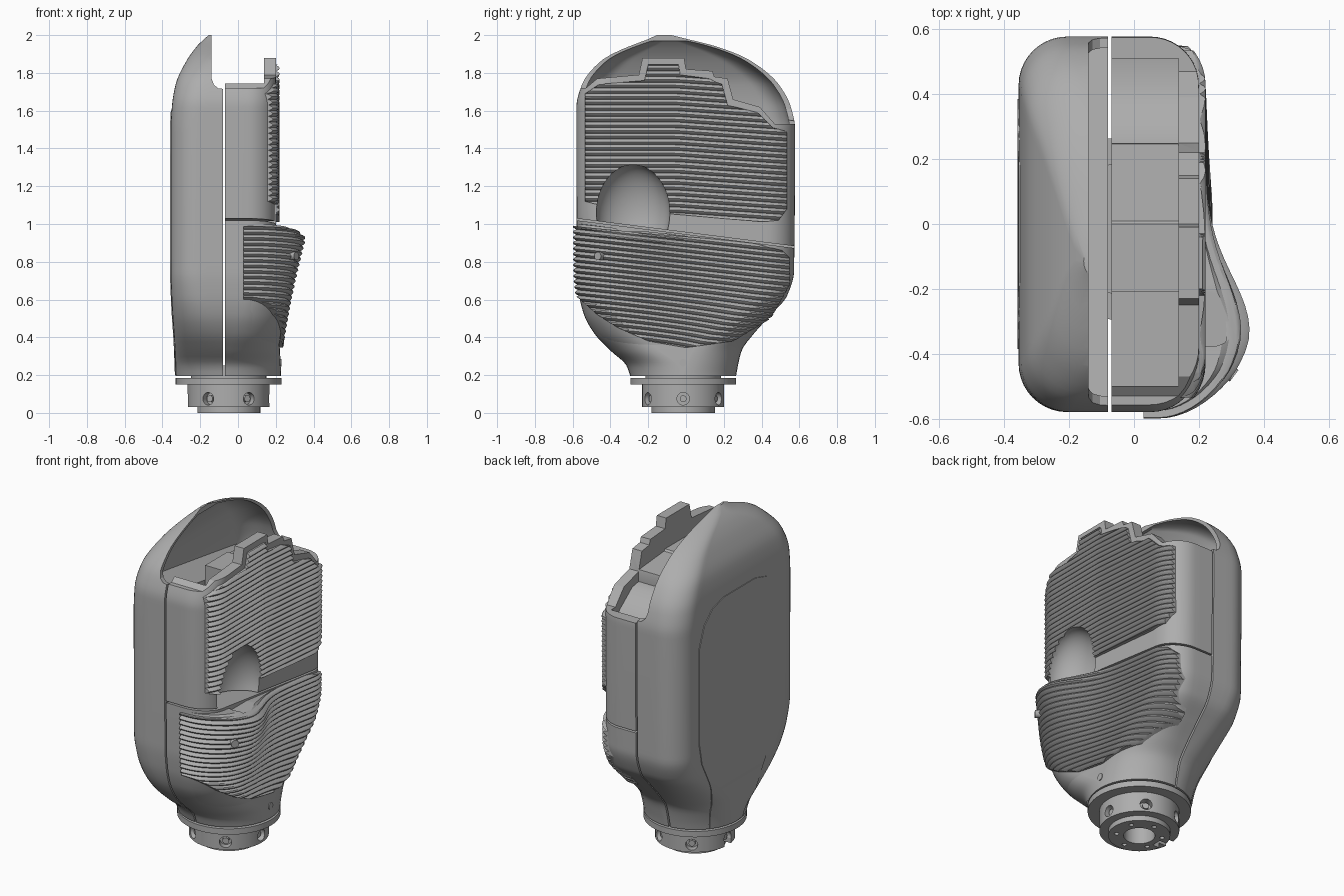
import bpy, bmesh, math
from mathutils import Vector

cube = bpy.data.objects.get("Cube")
if cube:
    bpy.data.objects.remove(cube)

grey = bpy.data.materials.new("plain grey")
grey.use_nodes = True
grey.diffuse_color = (0.42, 0.42, 0.42, 1)
grey.node_tree.nodes["Principled BSDF"].inputs["Base Color"].default_value = (0.42, 0.42, 0.42, 1)

# Body sections: z, y min, y max, x min, x max, corner radius
SECTIONS = [
    (.195, -.295, .265, -.33, .228, .28), (.25, -.315, .275, -.332, .226, .27),
    (.33, -.40, .295, -.335, .222, .25), (.42, -.485, .36, -.34, .215, .22),
    (.52, -.54, .45, -.347, .208, .19), (.62, -.565, .535, -.352, .203, .165),
    (.75, -.577, .572, -.356, .2, .15), (1.5, -.58, .578, -.356, .2, .15),
    (1.62, -.58, .555, -.35, .2, .15), (1.74, -.55, .49, -.33, .2, .15),
    (1.86, -.455, .35, -.275, .2, .15), (1.95, -.30, .15, -.21, .2, .15),
    (2.0, -.17, -.06, -.155, .2, .08)]


def section(z):
    """Smoothly interpolated section values at a height."""
    z = min(max(z, SECTIONS[0][0]), SECTIONS[-1][0])
    i = max(k for k in range(len(SECTIONS) - 1) if SECTIONS[k][0] <= z)
    a, b = SECTIONS[i], SECTIONS[i + 1]
    p, q = SECTIONS[max(i - 1, 0)], SECTIONS[min(i + 2, len(SECTIONS) - 1)]
    h = b[0] - a[0]
    t = (z - a[0]) / h
    out = []
    for k in range(1, 6):
        d = (b[k] - a[k]) / h
        da = (a[k] - p[k]) / (a[0] - p[0]) if p is not a else d
        db = (q[k] - b[k]) / (q[0] - b[0]) if q is not b else d
        ma = 0 if da * d <= 0 else 2 * da * d / (da + d)
        mb = 0 if db * d <= 0 else 2 * db * d / (db + d)
        s = t * t * (3 - 2 * t)
        out.append(a[k] + (b[k] - a[k]) * s + h * (t * (1 - t) ** 2 * ma - t * t * (1 - t) * mb))
    return out


ARC, LONG, SHORT = 10, 24, 6


def ring(z):
    """Rounded rectangle: list of (point, outward normal), from the front palm corner."""
    y0, y1, x0, x1, r = section(z)
    r = min(r, (y1 - y0) / 2 - .002, (x1 - x0) / 2 - .002)
    corners = [(x1 - r, y0 + r), (x1 - r, y1 - r), (x0 + r, y1 - r), (x0 + r, y0 + r)]
    pts = []
    for k, (cx, cy) in enumerate(corners):
        for j in range(ARC + 1):
            a = math.radians(90) * (k - 1 + j / ARC)
            n = Vector((math.cos(a), math.sin(a), 0))
            pts.append((Vector((cx, cy, z)) + n * r, n))
        nx, ny = corners[(k + 1) % 4]
        steps = (LONG, SHORT)[k % 2]
        for j in range(1, steps):
            pts.append((Vector((cx, cy, z)).lerp((nx, ny, z), j / steps) + n * r, n))
    return pts


def make(name, verts, faces):
    mesh = bpy.data.meshes.new(name)
    mesh.from_pydata(verts, [], faces)
    bm = bmesh.new()
    bm.from_mesh(mesh)
    bmesh.ops.recalc_face_normals(bm, faces=bm.faces)
    bm.to_mesh(mesh)
    bm.free()
    mesh.materials.append(grey)
    ob = bpy.data.objects.new(name, mesh)
    bpy.context.collection.objects.link(ob)
    return ob


def loft(name, z0, z1, inset=0.0, rows=70):
    rings = [[p - n * inset for p, n in ring(z0 + (z1 - z0) * i / rows)] for i in range(rows + 1)]
    m = len(rings[0])
    faces = [(i * m + j, i * m + (j + 1) % m, (i + 1) * m + (j + 1) % m, (i + 1) * m + j)
             for i in range(rows) for j in range(m)]
    faces += [tuple(range(m)), tuple(rows * m + j for j in range(m))]
    return make(name, [v for r in rings for v in r], faces)


def skin(name, z0, z1, cols, rows, offset, depth, bulge=lambda y, z: 0, shift=lambda y: 0):
    """Closed sheet that follows the body surface; offset depends on the row."""
    w, verts = len(cols), []
    for inner in (False, True):
        for i in range(rows + 1):
            z = z0 + (z1 - z0) * i / rows
            base = ring(z)
            for c in cols:
                p, n = ring(z + shift(base[c][0].y))[c] if shift(0) else base[c]
                q = p + n * (-depth if inner else offset(i))
                q.x += 0 if inner and depth > .05 else bulge(p.y, z)
                verts.append(q)
    k = w * (rows + 1)
    faces = []
    for o in (0, k):
        faces += [(o + i * w + j, o + i * w + j + 1, o + (i + 1) * w + j + 1, o + (i + 1) * w + j)
                  for i in range(rows) for j in range(w - 1)]
    border = list(range(w)) + [i * w + w - 1 for i in range(1, rows + 1)]
    border += [rows * w + j for j in range(w - 2, -1, -1)] + [i * w for i in range(rows - 1, 0, -1)]
    for a, b in zip(border, border[1:] + border[:1]):
        faces.append((a, b, b + k, a + k))
    return make(name, verts, faces)


def prism(name, outline, a, b, axis="x", slope=0.0):
    """Outline extruded along x (y,z points) or along y (x,z points, sheared in z)."""
    n = len(outline)
    if axis == "x":
        verts = [(x, u, v) for x in (a, b) for u, v in outline]
    else:
        verts = [(u, y, v + slope * (y - a)) for y in (a, b) for u, v in outline]
    faces = [tuple(range(n)), tuple(range(n, 2 * n))]
    faces += [(i, (i + 1) % n, (i + 1) % n + n, i + n) for i in range(n)]
    return make(name, verts, faces)


def cylinder(name, r, depth, centre, direction=(0, 0, 1), segments=48):
    bm = bmesh.new()
    bmesh.ops.create_cone(bm, cap_ends=True, segments=segments, radius1=r, radius2=r, depth=depth)
    rot = Vector((0, 0, 1)).rotation_difference(Vector(direction))
    for v in bm.verts:
        v.co = rot @ v.co + Vector(centre)
    ob = make(name, [], [])
    bm.to_mesh(ob.data)
    bm.free()
    return ob


def slice_off(ob, co, no):
    """Remove everything on the normal side of a plane and cap the cut."""
    bm = bmesh.new()
    bm.from_mesh(ob.data)
    res = bmesh.ops.bisect_plane(bm, geom=bm.verts[:] + bm.edges[:] + bm.faces[:], dist=1e-5,
                                 plane_co=co, plane_no=no, clear_outer=True)
    bmesh.ops.holes_fill(bm, edges=[e for e in res["geom_cut"] if isinstance(e, bmesh.types.BMEdge)], sides=0)
    bmesh.ops.recalc_face_normals(bm, faces=bm.faces)
    bm.to_mesh(ob.data)
    bm.free()


def combine(ob, cutter, op="DIFFERENCE", keep=False):
    mod = ob.modifiers.new("cut", "BOOLEAN")
    mod.operation, mod.solver, mod.object = op, "EXACT", cutter
    bpy.context.view_layer.objects.active = ob
    bpy.ops.object.modifier_apply(modifier=mod.name)
    if not keep:
        bpy.data.objects.remove(cutter)


# Back shell: hollow hood with an open, filleted rim
back = loft("back_shell", .195, 2.0)
slice_off(back, (-.08, 0, 0), (1, 0, 0))
rim = [(-.14, 2.3), (-.14, 1.78), (-.128, 1.745), (-.105, 1.725), (-.07, 1.72), (.1, 1.72), (.1, 2.3)]
combine(back, prism("rim_cutter", rim, -.6, .6, "y", -.15))
hollow = loft("hollow_cutter", 1.4, 1.97, .03, 30)
slice_off(hollow, (0, -.57, 1.66), (0, -.15, -1))
combine(back, hollow)

# Back cover plate
plate = skin("back_cover", .2, 1.65, range(2 * ARC + LONG + SHORT, 3 * ARC + 2 * LONG + SHORT + 2), 40,
             lambda i: .004, .01)
side = [(.16, .19), (.19, .35), (.27, .52), (.36, .68), (.385, .8), (.385, 1.38), (.34, 1.5), (.26, 1.57), (.15, 1.6)]
combine(plate, prism("cover_cutter", side + [(-y, z) for y, z in reversed(side)], -.5, -.1), "INTERSECT")

# Palm shells, split by a slanted seam
seam = Vector((0, .127, 1))
lower = loft("lower_palm_shell", .195, 1.2)
upper = loft("upper_palm_shell", .8, 1.95)
for ob in (lower, upper):
    slice_off(ob, (-.07, 0, 0), (-1, 0, 0))
slice_off(lower, (0, -.57, 1.018), seam)
slice_off(upper, (0, -.57, 1.028), -seam)

# Stepped palm wall and the stepped pocket behind it
wall = [(-.7, 1.72), (-.53, 1.72), (-.47, 1.77), (-.25, 1.79), (-.23, 1.88), (-.01, 1.88), (.0, 1.82),
        (.14, 1.81), (.15, 1.78), (.22, 1.77), (.25, 1.66), (.39, 1.62), (.47, 1.53), (.7, 1.53)]
combine(upper, prism("wall_cutter", wall + [(.7, 2.3), (-.7, 2.3)], -.3, .5))
pocket = [(-.5, 1.58), (-.21, 1.58), (-.21, 1.7), (0, 1.7), (.01, 1.69), (.25, 1.67), (.25, 1.6),
          (.31, 1.59), (.43, 1.5), (.51, 1.35), (.51, 2.3), (-.5, 2.3)]
combine(upper, prism("pocket_cutter", pocket, -.2, .138))

# Ribbed upper pad
ribs = (.003, .016, .021, .016)
rib = lambda i: ribs[i % 4]
palm_cols = range(0, 2 * ARC + LONG + 1)
pad = skin("upper_pad", 1.0, 1.93, palm_cols, 124, rib, .015, shift=lambda y: -.07 * max(.001, y + .05))
edge = [(-.535, 1.12), (-.46, 1.1), (-.1, 1.055), (.4, 1.01), (.49, 1.02), (.535, 1.08), (.535, 1.49),
        (.46, 1.51), (.38, 1.59), (.22, 1.63), (.19, 1.74), (.12, 1.77), (-.03, 1.79), (-.04, 1.845),
        (-.2, 1.845), (-.22, 1.76), (-.46, 1.74), (-.535, 1.69)]
combine(pad, prism("pad_cutter", edge, .1, .5), "INTERSECT")

# Scooped thumb recess
bm = bmesh.new()
bmesh.ops.create_uvsphere(bm, u_segments=48, v_segments=24, radius=1)
for v in bm.verts:
    v.co = Vector((.2 + .15 * v.co.x, -.28 + .195 * v.co.y, 1.06 + .255 * v.co.z))
scoop = make("scoop_cutter", [], [])
bm.to_mesh(scoop.data)
bm.free()
combine(upper, scoop, keep=True)
combine(pad, scoop)


# Thumb mound and its ribbed pad
def mound(y, z):
    k = min(max((z - .38) / .57, 0), 1) * (1 - .45 * max(0, (z - .94) / .06) ** 2)
    return .14 * k * math.exp(-((y + .33) / (.24 if y > -.33 else .2)) ** 2)


slant = lambda y: -.11 * (y + .57)
base = skin("thumb_mound", .36, 1.0, range(0, ARC + 18), 50, lambda i: -.003, .08, mound, slant)
combine(base, cylinder("dish_cutter", .088, .1, (.235, -.29, 1.01)))
low_pad = skin("lower_pad", .36, 1.0, range(-3, 2 * ARC + LONG + 1), 88, rib, .012, mound, slant)
low = [(-.65, .995), (-.2, .95), (.1, .925), (.35, .9), (.51, .86), (.548, .82), (.55, .68), (.45, .5),
       (.25, .38), (0, .345), (-.2, .38), (-.36, .45), (-.47, .52), (-.56, .6), (-.65, .66)]
combine(low_pad, prism("low_pad_cutter", low, .03, .6), "INTERSECT")

# Small screws on the palm
cylinder("thumb_screw", .022, .06, (.285, -.45, .83), (.8, -.6, 0), 24)
cylinder("neck_screw", .02, .02, (.22, -.015, .265), (1, 0, 0), 24)

# Wrist coupling
CX, CY = -.05, -.015
cylinder("wrist_core", .2, .14, (CX, CY, .18))
cylinder("wrist_flange", .28, .035, (CX, CY, .167), segments=64)
collar = cylinder("wrist_collar", .217, .12, (CX, CY, .09), segments=64)
foot = cylinder("wrist_foot", .168, .06, (CX, CY, .03), segments=64)
for i in range(6):
    a = math.radians(60 * i)
    d = Vector((math.cos(a), math.sin(a), 0))
    centre = Vector((CX, CY, .075)) + d * .215
    combine(collar, cylinder("hole_cutter", .033, .08, centre, d, 24))
    cylinder("collar_screw", .018, .03, centre - d * .03, d, 16)
    combine(foot, cylinder("bolt_cutter", .013, .04, (CX + d.y * .125, CY + d.x * .125, 0), segments=16))
slot = [(CY - .03, -.1), (CY + .03, -.1), (CY + .03, .06), (CY - .03, .06)]
for ob in (foot, collar):
    combine(ob, cylinder("bore_cutter", .085, .2, (CX, CY, 0)))
    combine(ob, prism("slot_cutter", slot, -.4, CX - .12))

# Smooth shading with crisp edges
for ob in bpy.context.scene.objects:
    ob.select_set(ob.type == "MESH")
bpy.context.view_layer.objects.active = back
bpy.ops.object.shade_smooth_by_angle(angle=math.radians(30))
